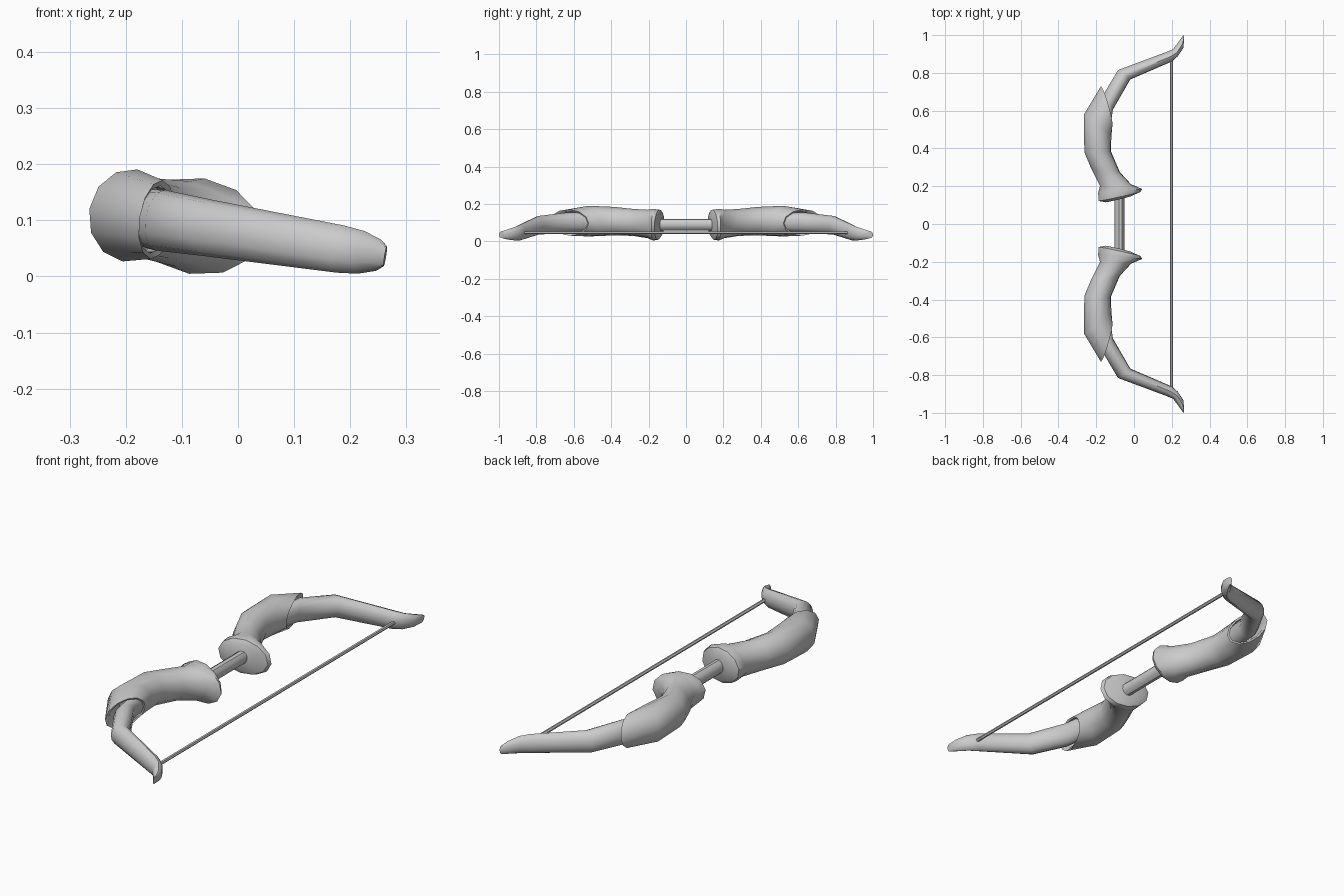
import bpy, bmesh, math

if "Cube" in bpy.data.objects:
    bpy.data.objects.remove(bpy.data.objects["Cube"])

SLOPE = 0.16  # the whole bow leans about its long axis


def place(x, y, h):
    """Bow-plane position plus height off the plane -> world position."""
    return (x + SLOPE * h, y, 0.094 - SLOPE * (x + 0.1) + h)


def loft(name, rings, sides=12, mirror=True, caps=(True, True), angle=40):
    """Loft oval rings given as (outer x, outer y, inner x, inner y, half height)."""
    bm = bmesh.new()
    loops = []
    for ox, oy, ix, iy, b in rings:
        cx, cy, ux, uy = (ox + ix) / 2, (oy + iy) / 2, (ix - ox) / 2, (iy - oy) / 2
        loop = []
        for i in range(sides):
            t = 2 * math.pi * i / sides
            c, s = math.cos(t), math.sin(t)
            loop.append(bm.verts.new(place(cx + ux * c, cy + uy * c, b * s)))
        loops.append(loop)
    for a, b in zip(loops, loops[1:]):
        for i in range(sides):
            j = (i + 1) % sides
            bm.faces.new((a[i], a[j], b[j], b[i]))
    if caps[0]:
        bm.faces.new(loops[0])
    if caps[1]:
        bm.faces.new(loops[-1])
    bmesh.ops.recalc_face_normals(bm, faces=bm.faces)
    me = bpy.data.meshes.new(name)
    bm.to_mesh(me)
    bm.free()
    ob = bpy.data.objects.new(name, me)
    bpy.context.collection.objects.link(ob)
    bpy.ops.object.select_all(action='DESELECT')
    ob.select_set(True)
    bpy.context.view_layer.objects.active = ob
    bpy.ops.object.shade_smooth_by_angle(angle=math.radians(angle))
    if mirror:
        m = ob.modifiers.new("mirror", 'MIRROR')
        m.use_axis = (False, True, False)
        m.use_mirror_merge = False
    return ob


# curved limbs with swept-back tips
loft("limb", [
    (-0.205, 0.46, -0.135, 0.44, 0.050),
    (-0.165, 0.68, -0.112, 0.605, 0.054),
    (-0.085, 0.815, -0.02, 0.765, 0.050),
    (0.165, 0.908, 0.200, 0.860, 0.042),
    (0.207, 0.925, 0.232, 0.888, 0.038),
    (0.240, 0.970, 0.260, 0.930, 0.028),
    (0.261, 1.000, 0.264, 0.970, 0.018),
])

# hollow sleeves: flared collar at the grip, slanted pointed mouth at the limb
loft("sleeve", [
    (-0.150, 0.115, -0.015, 0.148, 0.062),
    (-0.187, 0.122, 0.035, 0.170, 0.080),
    (-0.190, 0.165, 0.043, 0.185, 0.085),
    (-0.180, 0.200, -0.015, 0.210, 0.076),
    (-0.225, 0.290, -0.075, 0.275, 0.072),
    (-0.263, 0.380, -0.122, 0.385, 0.076),
    (-0.265, 0.580, -0.120, 0.460, 0.082),
    (-0.175, 0.730, -0.115, 0.520, 0.070),
    (-0.175, 0.705, -0.120, 0.525, 0.060),
    (-0.225, 0.560, -0.128, 0.450, 0.062),
], caps=(True, True))

# grip bar between the sleeves
loft("grip", [(-0.102, y, -0.050, y, 0.031) for y in (-0.2, 0.2)], sides=10, mirror=False)

# bowstring
loft("string", [(0.190, y, 0.206, y, 0.008) for y in (-0.875, 0.875)], sides=6, mirror=False)
